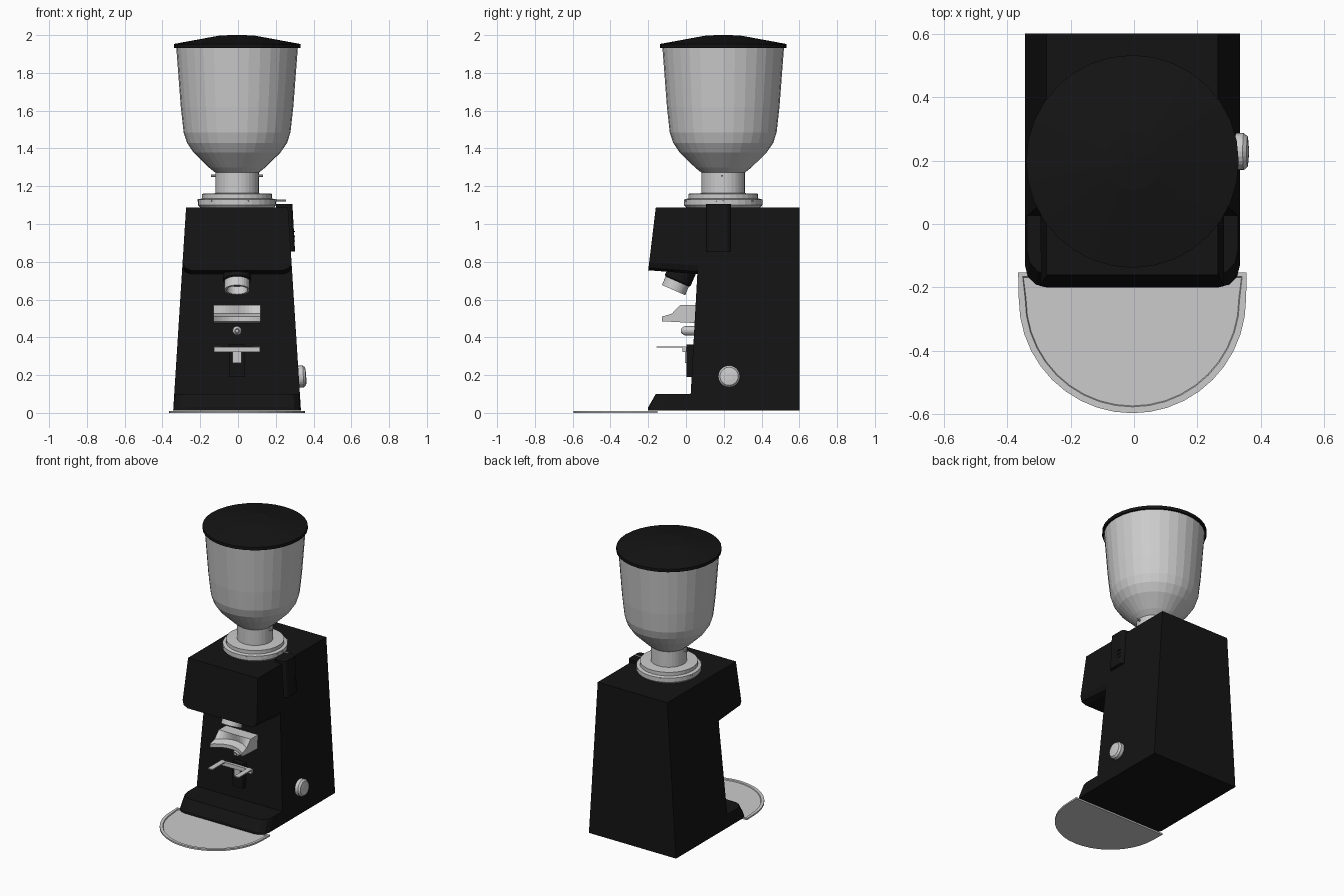
import bpy, bmesh, math
from mathutils import Vector, Matrix

if "Cube" in bpy.data.objects:
    bpy.data.objects.remove(bpy.data.objects["Cube"])

CX = -0.005
black = bpy.data.materials.new("black_paint")
black.diffuse_color = (0.007, 0.007, 0.007, 1)
black.use_nodes = True
black.node_tree.nodes["Principled BSDF"].inputs["Base Color"].default_value = black.diffuse_color


def finish(name, bm, mat=None):
    bmesh.ops.recalc_face_normals(bm, faces=bm.faces)
    me = bpy.data.meshes.new(name)
    bm.to_mesh(me)
    bm.free()
    ob = bpy.data.objects.new(name, me)
    bpy.context.collection.objects.link(ob)
    if mat:
        me.materials.append(mat)
    return ob


def half_width(z):
    return 0.339 - 0.0635 * z


def prism(name, prof, mat=None, width=half_width, round_edges=(), radius=0.05, segs=3):
    """Side profile (y, z) stretched across x, optionally with rounded side edges."""
    bm = bmesh.new()
    n = len(prof)
    sides = [[bm.verts.new((CX + s * width(z), y, z)) for y, z in prof] for s in (-1, 1)]
    for side in sides:
        bm.faces.new(side)
    for i in range(n):
        j = (i + 1) % n
        bm.faces.new((sides[0][i], sides[0][j], sides[1][j], sides[1][i]))
    edges = [bm.edges.get((s[i], s[(i + 1) % n])) for s in sides for i in round_edges]
    if edges:
        bmesh.ops.bevel(bm, geom=edges, offset=radius, segments=segs,
                        affect='EDGES', profile=0.5, clamp_overlap=True)
    return finish(name, bm, mat)


def lathe(name, prof, origin, axis=(0, 0, 1), mat=None, segs=32, closed=False):
    """Turn (radius, height) points around an axis."""
    m = Matrix.Translation(origin) @ Vector(axis).to_track_quat('Z', 'Y').to_matrix().to_4x4()
    bm = bmesh.new()
    rings = []
    for r, h in prof:
        rings.append([bm.verts.new(m @ Vector((r * math.cos(a), r * math.sin(a), h)))
                      for a in (2 * math.pi * k / segs for k in range(segs))])
    pairs = list(zip(rings, rings[1:]))
    if closed:
        pairs.append((rings[-1], rings[0]))
    else:
        bm.faces.new(rings[0])
        bm.faces.new(rings[-1])
    for a, b in pairs:
        for k in range(segs):
            l = (k + 1) % segs
            bm.faces.new((a[k], a[l], b[l], b[k]))
    return finish(name, bm, mat)


def box(name, x0, x1, y0, y1, z0, z1, mat=None):
    bm = bmesh.new()
    bmesh.ops.create_cube(bm, size=1)
    for v in bm.verts:
        v.co = ((x0 + x1) / 2 + v.co.x * (x1 - x0), (y0 + y1) / 2 + v.co.y * (y1 - y0),
                (z0 + z1) / 2 + v.co.z * (z1 - z0))
    return finish(name, bm, mat)


# Housing: column, overhanging head, foot
prism("column", [(0.02, 0.012), (0.06, 0.735), (0.06, 1.087), (0.6, 1.087), (0.6, 0.012)], black)
prism("head", [(-0.2, 0.755), (-0.16, 1.087), (0.06, 1.087), (0.06, 0.735)], black,
      round_edges=(3,), radius=0.045, segs=2)
prism("foot", [(-0.2, 0.012), (-0.2, 0.03), (-0.16, 0.1), (0.1, 0.1), (0.1, 0.012)], black,
      round_edges=(0, 1), radius=0.075)

# Hopper, lid and adjusting collar
centre = (CX, 0.197, 0)
lathe("collar", [(0.19, 1.08), (0.207, 1.1), (0.207, 1.13), (0.185, 1.135), (0.185, 1.16),
                 (0.115, 1.163)], centre)
lathe("hopper_neck", [(0.115, 1.15), (0.115, 1.275)], centre)
lathe("hopper", [(0.113, 1.27), (0.15, 1.3), (0.23, 1.378), (0.265, 1.43), (0.283, 1.485),
                 (0.298, 1.62), (0.322, 1.937)], centre)
lathe("hopper_lid", [(0.335, 1.932), (0.335, 1.953), (0.09, 1.998), (0.03, 2.0)], centre, mat=black)

# Pins and collar lever
for s in (-1, 1):
    lathe("neck_pin", [(0.006, 0.1), (0.006, 0.137)], (CX, 0.19, 1.255), (s, 0, 0), segs=8)
lathe("collar_lever", [(0.005, 0.18), (0.005, 0.26)], (CX, 0.197, 1.125), (1, 0, 0), segs=8)
for k in range(6):
    a = k * math.pi / 3 - 1.25
    lathe("collar_screw", [(0.007, 0.19), (0.007, 0.212)], (CX, 0.197, 1.125),
          (math.cos(a), math.sin(a), 0), segs=8)

# Side clamp block with rounded corners, reaching over the top of the housing
bm = bmesh.new()
bmesh.ops.create_cube(bm, size=1)
for v in bm.verts:
    outer = 0.288 if v.co.z > 0 else 0.302
    v.co = (outer if v.co.x > 0 else 0.2, 0.172 + v.co.y * 0.13, 0.98 + v.co.z * 0.25)
up = [e for e in bm.edges if abs(e.verts[0].co.z - e.verts[1].co.z) > 0.1]
bmesh.ops.bevel(bm, geom=up, offset=0.025, segments=3, affect='EDGES', profile=0.5)
finish("side_clamp", bm, black)
for z in (0.91, 0.935, 0.96):
    box("clamp_rib", 0.28, 0.302, 0.19, 0.22, z - 0.003, z + 0.003, black)

# Side knob
lathe("side_knob", [(0.058, -0.02), (0.058, 0.02), (0.048, 0.032), (0.02, 0.035)],
      (0.326, 0.228, 0.192), (1, 0, 0.0635), segs=24)

# Outlet spout, tilted
axis = Vector((0, 0.4, 0.917))
tip = Vector((CX, -0.066, 0.65))
lathe("spout_ring", [(0.067, 0), (0.067, 0.06), (0.055, 0.06), (0.055, 0)], tip, axis, closed=True)
lathe("spout_base", [(0.06, 0.045), (0.074, 0.055), (0.074, 0.13)], tip, axis, mat=black)

# Dosing guard with a concave front
bm = bmesh.new()
prof = [(-0.127, 0.485), (-0.127, 0.51), (-0.075, 0.525), (-0.03, 0.572), (0.06, 0.572), (0.06, 0.475)]
rows = []
for k in range(13):
    t = k / 6 - 1
    rows.append([bm.verts.new((CX + t * 0.124, y + (0.055 * (1 - t * t) if y < -0.05 else 0), z))
                 for y, z in prof])
bm.faces.new(rows[0])
bm.faces.new(rows[-1])
for a, b in zip(rows, rows[1:]):
    for i in range(6):
        j = (i + 1) % 6
        bm.faces.new((a[i], a[j], b[j], b[i]))
finish("filter_guard", bm)

# Start button
lathe("start_button", [(0.024, -0.06), (0.024, 0.008), (0.012, 0.026), (0.009, 0.026), (0.008, 0.015)],
      (CX, 0, 0.435), (0, -1, 0), segs=20)

# Support fork and its bracket
box("fork_bracket", CX - 0.043, CX + 0.043, 0.002, 0.06, 0.19, 0.362, black)
box("fork_stem", CX - 0.023, CX + 0.023, -0.006, 0.006, 0.265, 0.345)
box("fork_crossbar", CX - 0.121, CX + 0.121, -0.018, 0.002, 0.322, 0.35)
for s in (-1, 1):
    xs = sorted((CX + s * 0.085, CX + s * 0.121))
    box("fork_prong", xs[0], xs[1], -0.155, 0, 0.345, 0.352)

# Catch tray: half disc with a shallow lip
bm = bmesh.new()
outline = [(0.36, -0.152)] + [(0.358 * math.cos(a), -0.236 - 0.36 * math.sin(a))
                              for a in (math.pi * k / 20 for k in range(21))] + [(-0.36, -0.152)]
face = bm.faces.new([bm.verts.new((CX + x, y, 0)) for x, y in outline])
top = bmesh.ops.extrude_face_region(bm, geom=[face])
bmesh.ops.translate(bm, vec=(0, 0, 0.011), verts=[g for g in top["geom"] if isinstance(g, bmesh.types.BMVert)])
if not face.is_valid or all(v.co.z > 0.005 for v in face.verts):
    pass
elif not any(len(f.verts) > 4 and f is not face and f.calc_center_median().z < 0.005 for f in bm.faces):
    pass
lid = [f for f in bm.faces if len(f.verts) > 4 and f.calc_center_median().z > 0.005]
bmesh.ops.recalc_face_normals(bm, faces=bm.faces)
bmesh.ops.inset_region(bm, faces=lid, thickness=0.02)
bmesh.ops.inset_region(bm, faces=lid, thickness=0.003, depth=-0.006)
if not any(len(f.verts) > 4 and f.calc_center_median().z < 0.001 for f in bm.faces):
    bm.faces.new([v for v in sorted((v for v in bm.verts if v.co.z < 0.001),
                 key=lambda v: math.atan2(v.co.y + 0.3, v.co.x - CX))])
finish("catch_tray", bm)
